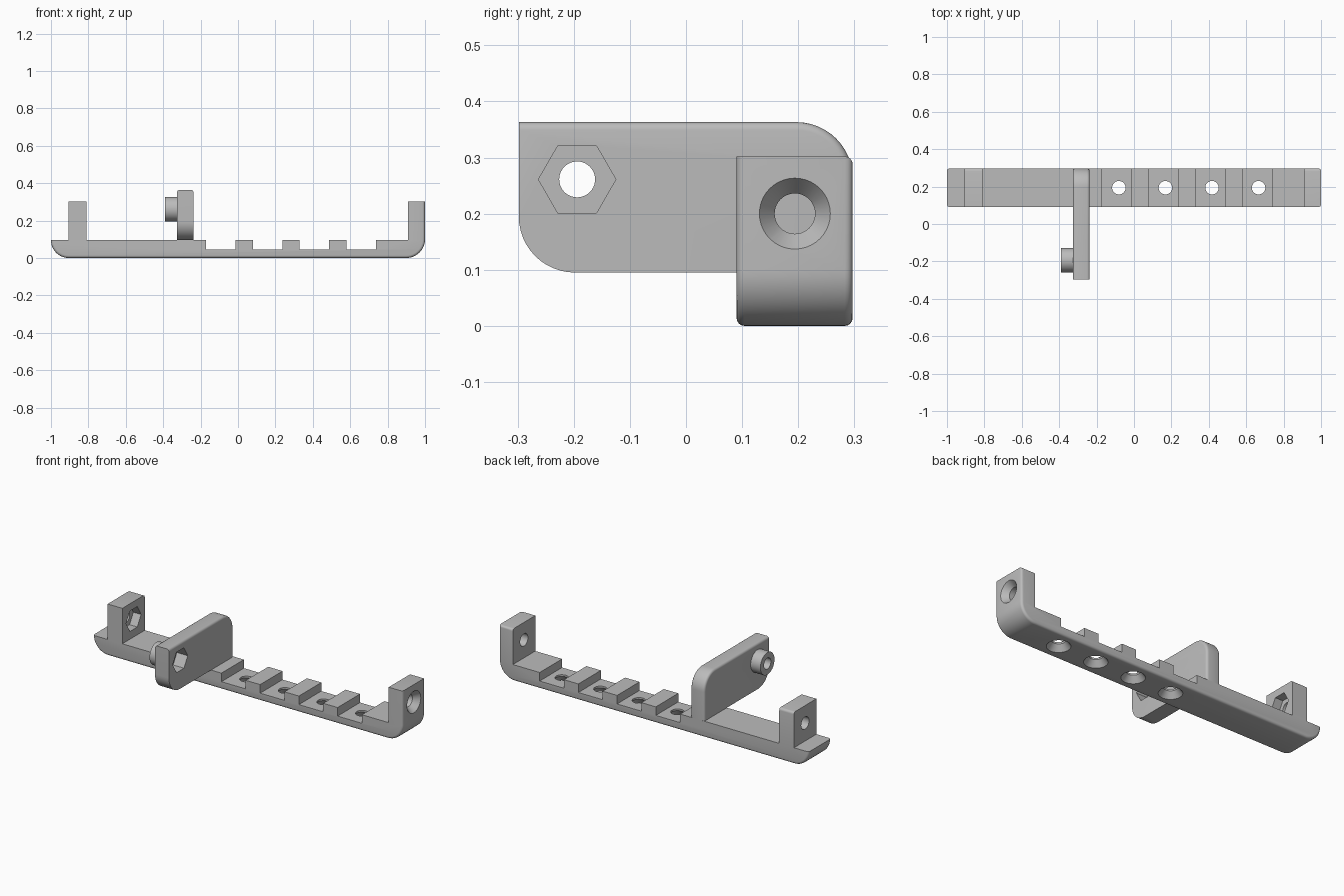
import bpy, bmesh
from math import sin, cos, pi, radians
from mathutils import Vector

if "Cube" in bpy.data.objects:
    bpy.data.objects.remove(bpy.data.objects["Cube"])

grey = bpy.data.materials.new("plain grey")
grey.use_nodes = True
colour = (0.5, 0.5, 0.5, 1)
grey.diffuse_color = colour
grey.node_tree.nodes["Principled BSDF"].inputs["Base Color"].default_value = colour

BACK, FRONT, MID = 0.297, 0.09, 0.194
FILLET = 0.014


def finish(bm, name):
    bmesh.ops.recalc_face_normals(bm, faces=bm.faces)
    mesh = bpy.data.meshes.new(name)
    bm.to_mesh(mesh)
    bm.free()
    mesh.materials.append(grey)
    obj = bpy.data.objects.new(name, mesh)
    bpy.context.collection.objects.link(obj)
    return obj


def arc(cx, cz, r, start, end, steps=12):
    angles = [radians(start + (end - start) * i / steps) for i in range(steps + 1)]
    return [(cx + r * cos(a), cz + r * sin(a)) for a in angles]


def extrude(name, outline, place, depth, wants_fillet):
    """Extrude a flat outline, then round the edges picked by a rule."""
    bm = bmesh.new()
    face = bm.faces.new([bm.verts.new(place(*p)) for p in outline])
    side = bmesh.ops.extrude_face_region(bm, geom=[face])["geom"]
    moved = [v for v in side if isinstance(v, bmesh.types.BMVert)]
    bmesh.ops.translate(bm, verts=moved, vec=depth)
    axis = Vector(depth).normalized()
    picked = []
    for e in bm.edges:
        a, b = (v.co for v in e.verts)
        if abs((b - a).dot(axis)) < 1e-5 and wants_fillet((a + b) / 2):
            picked.append(e)
    bmesh.ops.bevel(bm, geom=picked, offset=FILLET, segments=4, profile=0.5,
                    affect='EDGES', clamp_overlap=True)
    return finish(bm, name)


def lathe(name, origin, axis, rings, sides=40):
    """Solid of revolution from (distance, radius) rings along an axis."""
    axis = Vector(axis)
    u, v = ((Vector((1, 0, 0)), Vector((0, 1, 0))) if axis.z
            else (Vector((0, 1, 0)), Vector((0, 0, 1))))
    bm = bmesh.new()
    loops = [[bm.verts.new(Vector(origin) + axis * t
                           + r * (u * cos(2 * pi * i / sides) + v * sin(2 * pi * i / sides)))
              for i in range(sides)] for t, r in rings]
    for low, high in zip(loops, loops[1:]):
        for i in range(sides):
            j = (i + 1) % sides
            bm.faces.new((low[i], low[j], high[j], high[i]))
    bm.faces.new(loops[0])
    bm.faces.new(loops[-1])
    return finish(bm, name)


def combine(target, tool, operation):
    mod = target.modifiers.new("combine", 'BOOLEAN')
    mod.operation, mod.solver, mod.object = operation, 'EXACT', tool
    bpy.context.view_layer.objects.active = target
    bpy.ops.object.modifier_apply(modifier=mod.name)
    bpy.data.objects.remove(tool)


def drill(target, origin, axis, rings, sides=40):
    combine(target, lathe("cutter", origin, axis, rings, sides), 'DIFFERENCE')


# Bar outline with two uprights and four notches
top, floor, tall = 0.095, 0.045, 0.302
outline = arc(-0.905, top, 0.095, 180, 270) + arc(0.9, 0.1, 0.1, 270, 360)
outline += [(1, tall), (0.91, tall), (0.91, top)]
for k in reversed(range(4)):
    x = -0.17 + 0.25 * k
    outline += [(x + 0.157, top), (x + 0.157, floor), (x, floor), (x, top)]
outline += [(-0.81, top), (-0.81, tall), (-0.905, tall), (-0.905, top)]


def bar_fillet(m):
    underside = m.z < 0.001 or (abs(m.x) > 0.9 and m.z < 0.09 and abs(m.x) != 0.91)
    outer_end = m.x > 0.99
    return underside or outer_end or (m.z > 0.3 and m.y > 0.2)


bar = extrude("base_bar", outline, lambda x, z: (x, FRONT, z),
              (0, BACK - FRONT, 0), bar_fillet)

# Countersunk screw holes through the notches and the end upright
SINK = [(-0.01, 0.071), (0.035, 0.036), (0.13, 0.036)]
for k in range(4):
    drill(bar, (-0.081 + 0.249 * k, MID, 0), (0, 0, 1), SINK)
drill(bar, (1, MID, 0.2), (-1, 0, 0), SINK)

# Nut pocket and bolt hole in the other upright
drill(bar, (-0.81, MID, 0.2), (-1, 0, 0), [(-0.02, 0.069), (0.05, 0.069)], 6)
drill(bar, (-0.81, MID, 0.2), (-1, 0, 0), [(-0.02, 0.036), (0.13, 0.036)])

# Side plate with two rounded corners
plate_top = 0.363
outline = arc(-0.198, 0.195, 0.1, 180, 270) + [(BACK, top)]
outline += arc(BACK - 0.1, plate_top - 0.1, 0.1, 0, 90) + [(-0.298, plate_top)]
plate = extrude("side_plate", outline, lambda y, z: (-0.327, y, z), (0.09, 0, 0),
                lambda m: m.z > plate_top - 0.001 or (m.y > 0.19 and m.z > 0.1))

# Round boss behind the plate, nut pocket and bolt hole
spot = (-0.237, -0.194, 0.261)
combine(plate, lathe("boss", spot, (-1, 0, 0), [(0.085, 0.065), (0.153, 0.065)]), 'UNION')
drill(plate, spot, (-1, 0, 0), [(-0.02, 0.069), (0.07, 0.069)], 6)
drill(plate, spot, (-1, 0, 0), [(-0.02, 0.032), (0.2, 0.032)])

# Smooth the rounded surfaces and keep the corners crisp
for obj in (bar, plate):
    bpy.ops.object.select_all(action='DESELECT')
    obj.select_set(True)
    bpy.context.view_layer.objects.active = obj
    bpy.ops.object.shade_smooth_by_angle(angle=radians(30))
